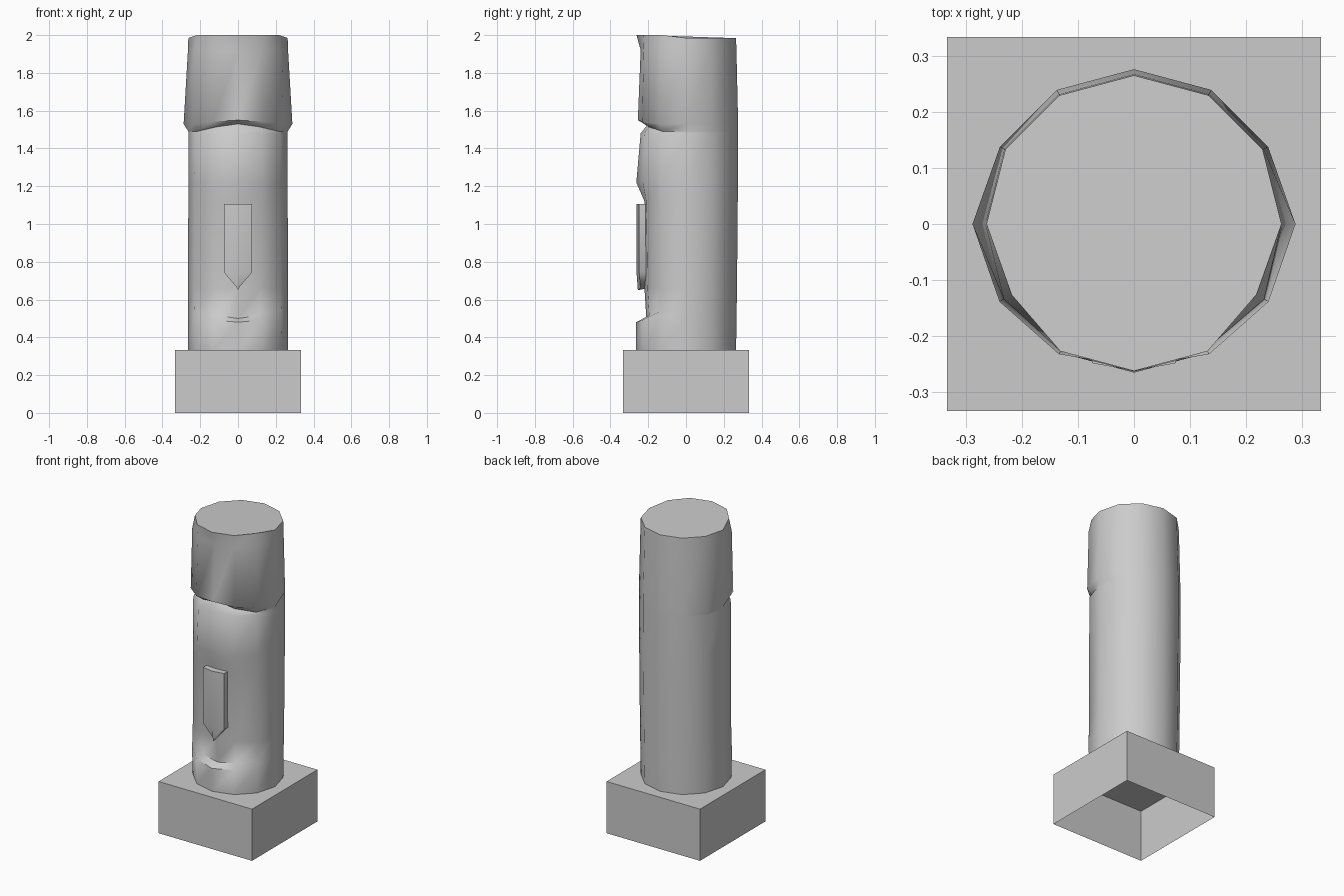
import bpy, bmesh, math

cube = bpy.data.objects.get("Cube")
if cube:
    bpy.data.objects.remove(cube, do_unlink=True)

stone = bpy.data.materials.new("grey stone")
stone.use_nodes = True
colour = (0.6, 0.6, 0.6, 1)
stone.diffuse_color = colour
stone.node_tree.nodes["Principled BSDF"].inputs["Base Color"].default_value = colour


def finish(name, bm, smooth=None):
    bmesh.ops.recalc_face_normals(bm, faces=bm.faces)
    mesh = bpy.data.meshes.new(name)
    bm.to_mesh(mesh)
    bm.free()
    mesh.materials.append(stone)
    obj = bpy.data.objects.new(name, mesh)
    bpy.context.collection.objects.link(obj)
    if smooth:
        bpy.ops.object.select_all(action="DESELECT")
        obj.select_set(True)
        bpy.context.view_layer.objects.active = obj
        bpy.ops.object.shade_smooth_by_angle(angle=math.radians(smooth))
    return obj


def loft(bm, rings, closed=True):
    rows = [[bm.verts.new(p) for p in ring] for ring in rings]
    n = len(rows[0])
    for low, high in zip(rows, rows[1:]):
        for i in range(n if closed else n - 1):
            j = (i + 1) % n
            bm.faces.new((low[i], low[j], high[j], high[i]))
    return rows


# Plinth, open underneath
bm = bmesh.new()
half, plinth_top = 0.333, 0.333
corners = [(-half, -half), (half, -half), (half, half), (-half, half)]
rows = loft(bm, [[(x, y, z) for x, y in corners] for z in (0, plinth_top)])
bm.faces.new(rows[-1])
finish("plinth", bm)

# Carved column: height, rise of the carving towards the sides,
# then radii at the front, 30, 60 and 90 degrees, and at the back
SIDES = 12
levels = [
    (plinth_top, 0, .265, .265, .265, .265, .265),
    (.48, .03, .265, .265, .27, .265, .268),
    (.50, .04, .21, .225, .268, .265, .268),
    (.66, 0, .22, .235, .265, .265, .27),
    (1.12, 0, .22, .243, .265, .263, .274),
    (1.22, 0, .263, .265, .265, .263, .275),
    (1.48, 0, .24, .255, .262, .263, .276),
    (1.53, -.04, .20, .228, .25, .263, .276),
    (1.55, -.02, .255, .268, .277, .288, .276),
    (1.92, 0, .24, .258, .268, .265, .267),
    (2.0, 0, .262, .262, .252, .263, .265),
]


def column_ring(z, rise, *radii):
    ring = []
    for i in range(SIDES):
        step = min(i, SIDES - i)
        r = radii[min(step, 4)]
        a = math.tau * i / SIDES
        lift = rise * (0, .4, 1, 1)[step] if step < 4 else rise
        if z >= 2 and step >= 3:
            lift = -.015
        ring.append((r * math.sin(a), -r * math.cos(a), z + lift))
    return ring


bm = bmesh.new()
rows = loft(bm, [column_ring(*level) for level in levels])
bm.faces.new(rows[-1])
finish("carved_column", bm, 50)

# Nose: a shallow ridge tapering to a point
bm = bmesh.new()
sections = [(.66, .003, .255), (.745, .075, .262), (1.105, .075, .262)]
rows = loft(bm, [[(-w, -.20, z), (-w, -d + .014, z), (0, -d, z - (.01 if w < .01 else 0)),
                  (w, -d + .014, z), (w, -.20, z)] for z, w, d in sections], closed=False)
for end in (rows[0], rows[-1]):
    bm.faces.new(end)
finish("nose", bm, 60)
